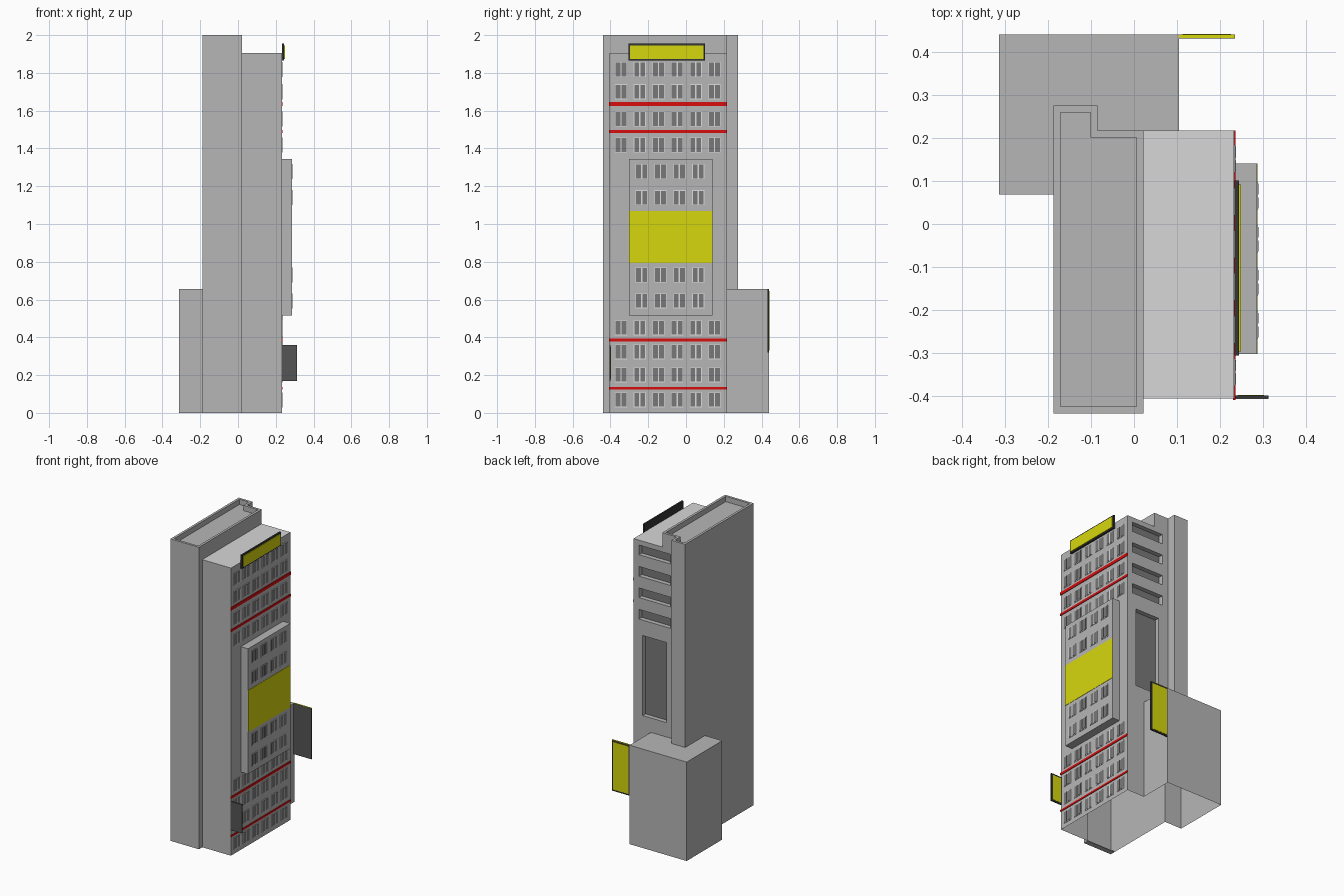
import bpy, bmesh

if "Cube" in bpy.data.objects:
    bpy.data.objects.remove(bpy.data.objects["Cube"])


def material(name, r, g, b):
    m = bpy.data.materials.new(name)
    m.diffuse_color = (r, g, b, 1)
    m.use_nodes = True
    m.node_tree.nodes["Principled BSDF"].inputs["Base Color"].default_value = m.diffuse_color
    return m


WALL = material("wall_grey", 0.47, 0.47, 0.47)
ROOF = material("roof_light_grey", 0.68, 0.68, 0.68)
PANE = material("pane_grey", 0.19, 0.19, 0.19)
TRIM = material("frame_pale_grey", 0.72, 0.72, 0.72)
RED = material("band_red", 0.68, 0.004, 0.004)
YELLOW = material("sign_yellow", 0.68, 0.68, 0.004)
CHARCOAL = material("sign_charcoal", 0.09, 0.09, 0.09)
BLACK = material("sign_edge_black", 0.035, 0.035, 0.035)


def add_box(bm, x, y, z, mat=0):
    """Box from (min, max) pairs."""
    v = [bm.verts.new((a, b, c)) for a in x for b in y for c in z]
    for q in ((0, 1, 3, 2), (4, 6, 7, 5), (0, 4, 5, 1), (2, 3, 7, 6), (0, 2, 6, 4), (1, 5, 7, 3)):
        bm.faces.new([v[i] for i in q]).material_index = mat


def finish(bm, name, *mats):
    bmesh.ops.recalc_face_normals(bm, faces=bm.faces[:])
    me = bpy.data.meshes.new(name)
    bm.to_mesh(me)
    bm.free()
    for m in mats:
        me.materials.append(m)
    ob = bpy.data.objects.new(name, me)
    bpy.context.collection.objects.link(ob)
    return ob


def box(name, x, y, z, mat):
    bm = bmesh.new()
    add_box(bm, x, y, z)
    return finish(bm, name, mat)


def prism(name, outline, z0, z1, mat):
    bm = bmesh.new()
    f = bm.faces.new([bm.verts.new((x, y, z0)) for x, y in outline])
    ext = bmesh.ops.extrude_face_region(bm, geom=[f])
    top = [g for g in ext["geom"] if isinstance(g, bmesh.types.BMVert)]
    bmesh.ops.translate(bm, verts=top, vec=(0, 0, z1 - z0))
    return finish(bm, name, mat)


def boolean(target, tool, op):
    """Apply a boolean, then drop the helper."""
    mod = target.modifiers.new("cut", 'BOOLEAN')
    mod.operation, mod.solver, mod.object = op, 'EXACT', tool
    bpy.context.view_layer.objects.active = target
    bpy.ops.object.modifier_apply(modifier=mod.name)
    bpy.data.objects.remove(tool)


def stepped(i):
    """Tower plan with its rear step, inset by i."""
    return [(-0.187 + i, -0.44 + i), (0.022 - i, -0.44 + i), (0.022 - i, 0.217 - i),
            (-0.085 - i, 0.217 - i), (-0.085 - i, 0.275 - i), (-0.187 + i, 0.275 - i)]


# Main body: tower, front block and low annex joined into one shell
body = prism("building_body", stepped(0), 0, 2, WALL)
boolean(body, box("block", (-0.05, 0.232), (-0.405, 0.217), (0, 1.905), WALL), 'UNION')
boolean(body, box("annex", (-0.313, 0.105), (0.068, 0.44), (0, 0.655), WALL), 'UNION')

# Sunken tower roof, balcony slots and tall rear recess
boolean(body, prism("roof_cut", stepped(0.016), 1.965, 2.1, WALL), 'DIFFERENCE')
for z in (1.84, 1.698, 1.556, 1.414):
    boolean(body, box("slot", (-0.04, 0.193), (0.187, 0.3), (z - 0.032, z + 0.032), WALL), 'DIFFERENCE')
boolean(body, box("recess", (-0.01, 0.165), (0.187, 0.3), (0.75, 1.28), WALL), 'DIFFERENCE')

# Body colours by face position; the base is open underneath
me = body.data
me.materials.clear()
for m in (WALL, ROOF, PANE):
    me.materials.append(m)
bm = bmesh.new()
bm.from_mesh(me)
under = []
for f in bm.faces:
    c = f.calc_center_median()
    f.material_index = 0
    if f.normal.z > 0.9 and abs(c.z - 1.905) < 0.002:
        f.material_index = 1
    elif f.normal.y > 0.9 and abs(c.y - 0.187) < 0.002:
        f.material_index = 2
    elif f.normal.z < -0.9 and c.z < 0.001:
        under.append(f)
bmesh.ops.delete(bm, geom=under, context='FACES')
bm.to_mesh(me)
bm.free()
box("underside_strip", (-0.187, 0.022), (-0.44, -0.405), (0, 0.004), WALL)

# Projecting bay with a yellow panel
box("bay", (0.225, 0.285), (-0.302, 0.14), (0.515, 1.345), WALL)
box("bay_panel", (0.283, 0.287), (-0.302, 0.14), (0.793, 1.07), YELLOW)

# Red floor bands
for i, (z, h) in enumerate(((1.635, 0.02), (1.49, 0.015), (0.385, 0.015), (0.13, 0.012))):
    box(f"red_band_{i + 1}", (0.23, 0.236), (-0.408, 0.217), (z - h / 2, z + h / 2), RED)


def windows(name, x, columns, rows):
    """Pale frames each holding two dark panes."""
    bm = bmesh.new()
    for y in columns:
        for z in rows:
            add_box(bm, (x - 0.002, x + 0.003), (y - 0.032, y + 0.032), (z - 0.04, z + 0.04), 0)
            for s in (-0.016, 0.016):
                add_box(bm, (x, x + 0.0045), (y + s - 0.0125, y + s + 0.0125),
                        (z - 0.036, z + 0.036), 1)
    finish(bm, name, TRIM, PANE)


windows("wall_windows", 0.232, [-0.344 + 0.099 * i for i in range(6)],
        (1.818, 1.70, 1.556, 1.418, 0.45, 0.323, 0.201, 0.069))
windows("bay_windows", 0.285, [-0.235 + 0.1 * i for i in range(4)], (1.278, 1.14, 0.73, 0.593))

# Roof sign facing +x
box("roof_sign_back", (0.233, 0.244), (-0.305, 0.101), (1.865, 1.955), BLACK)
box("roof_sign_face", (0.243, 0.248), (-0.296, 0.092), (1.874, 1.946), YELLOW)


def side_sign(name, x, y, z):
    """Blade sign: charcoal back, black edge, yellow face towards +y."""
    e = 0.01
    box(name + "_back", x, (y[0], y[0] + 0.002), z, CHARCOAL)
    box(name + "_edge", x, (y[0] + 0.002, y[1] - 0.0015), z, BLACK)
    box(name + "_face", (x[0] + e, x[1] - e), (y[1] - 0.003, y[1]), (z[0] + e, z[1] - e), YELLOW)


side_sign("lower_sign", (0.23, 0.312), (-0.406, -0.397), (0.17, 0.36))
side_sign("annex_sign", (0.103, 0.235), (0.431, 0.441), (0.32, 0.655))
box("annex_sign_cap", (0.105, 0.235), (0.432, 0.44), (0.654, 0.657), YELLOW)
